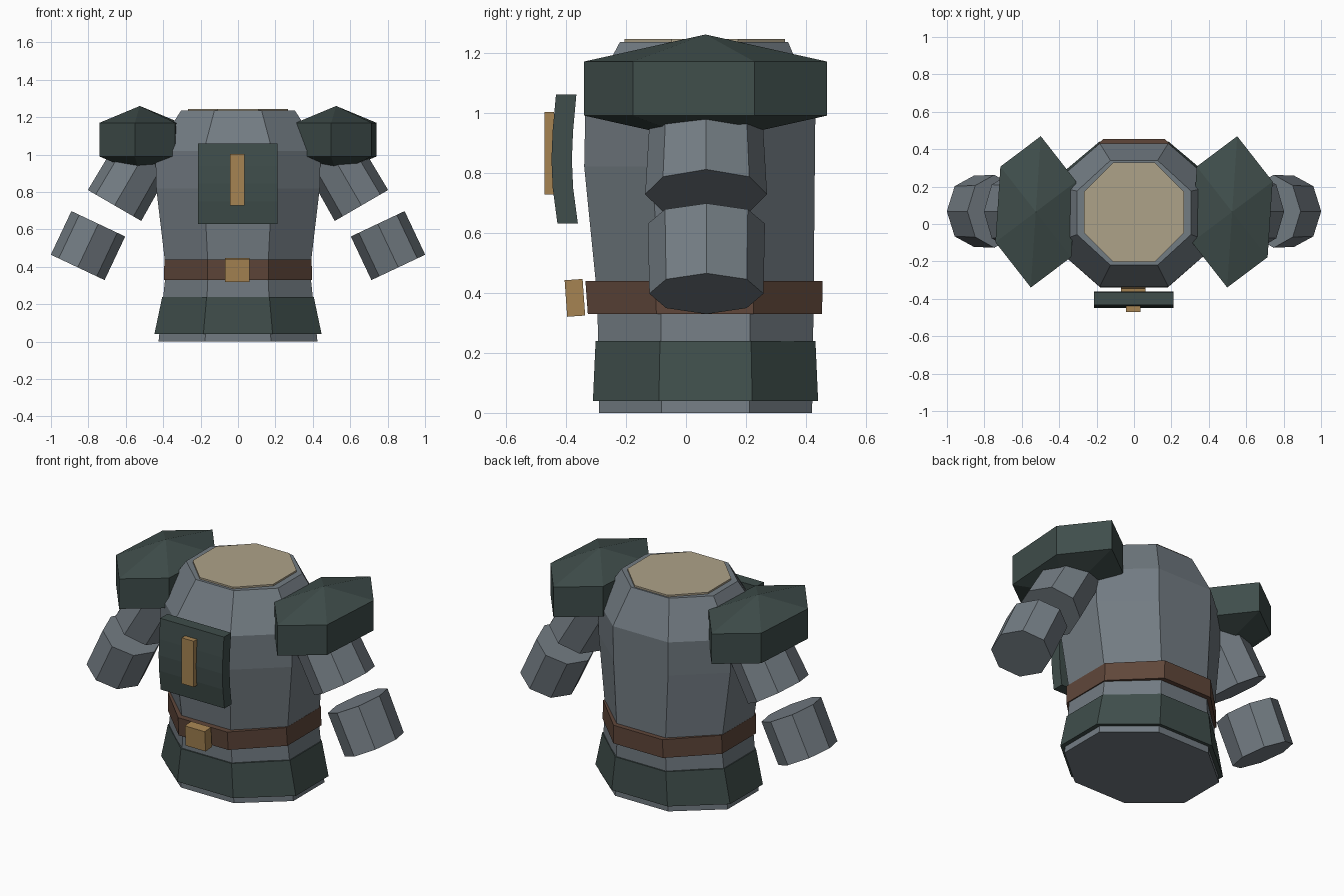
import bpy, bmesh
from math import cos, sin, pi, radians
from mathutils import Matrix, Vector

cube = bpy.data.objects.get("Cube")
if cube:
    bpy.data.objects.remove(cube, do_unlink=True)


def material(name, rgb):
    m = bpy.data.materials.new(name)
    m.use_nodes = True
    color = (*rgb, 1)
    m.diffuse_color = color
    bsdf = next(n for n in m.node_tree.nodes if n.type == 'BSDF_PRINCIPLED')
    bsdf.inputs["Base Color"].default_value = color
    bsdf.inputs["Roughness"].default_value = 0.9
    return m


steel = material("blue grey", (0.17, 0.20, 0.225))
green = material("dark green", (0.05, 0.075, 0.07))
leather = material("brown leather", (0.115, 0.062, 0.042))
brass = material("brass", (0.38, 0.23, 0.085))
cream = material("cream", (0.42, 0.36, 0.25))


def finish(name, bm, mat, matrix=None):
    bmesh.ops.remove_doubles(bm, verts=bm.verts, dist=0.0005)
    bmesh.ops.recalc_face_normals(bm, faces=bm.faces)
    if matrix:
        bm.transform(matrix)
    mesh = bpy.data.meshes.new(name)
    bm.to_mesh(mesh)
    bm.free()
    mesh.materials.append(mat)
    obj = bpy.data.objects.new(name, mesh)
    bpy.context.collection.objects.link(obj)
    return obj


def loft(name, rings, mat, sides=8, phase=0.0, matrix=None):
    """Stack of polygon rings given as (z, x radius, y radius, y centre)."""
    bm = bmesh.new()
    loops = []
    for z, rx, ry, cy in rings:
        angles = [phase + 2 * pi * i / sides for i in range(sides)]
        loops.append([bm.verts.new((rx * cos(a), cy + ry * sin(a), z)) for a in angles])
    for low, high in zip(loops, loops[1:]):
        for i in range(sides):
            j = (i + 1) % sides
            bm.faces.new((low[i], low[j], high[j], high[i]))
    bm.faces.new(loops[0])
    bm.faces.new(loops[-1])
    return finish(name, bm, mat, matrix)


def octagon(name, rings, mat):
    """Flat-fronted octagon loft; radii are measured to the flats."""
    k = 1 / cos(pi / 8)
    return loft(name, [(z, x * k, y * k, c) for z, x, y, c in rings], mat, phase=pi / 8)


def box(name, centre, size, mat, tilt=0):
    bm = bmesh.new()
    bmesh.ops.create_cube(bm, size=1)
    m = Matrix.Translation(centre) @ Matrix.Rotation(tilt, 4, 'X') @ Matrix.Diagonal((*size, 1))
    return finish(name, bm, mat, m)


# Torso, neck cap, belt and skirt
octagon("torso", [(0, 0.425, 0.355, 0.065), (0.38, 0.385, 0.36, 0.065),
                  (0.82, 0.437, 0.384, 0.045), (1.02, 0.442, 0.383, 0.048),
                  (1.235, 0.305, 0.28, 0.06)], steel)
octagon("neck_cap", [(1.225, 0.267, 0.267, 0.063), (1.245, 0.267, 0.267, 0.063)], cream)
octagon("belt", [(0.33, 0.397, 0.39, 0.063), (0.44, 0.393, 0.395, 0.06)], leather)
octagon("skirt", [(0.04, 0.447, 0.375, 0.065), (0.24, 0.405, 0.366, 0.065)], green)

# Bowed chest plate: side profile extruded across x
bm = bmesh.new()
profile = [(0.63, -0.36), (0.75, -0.376), (0.845, -0.38), (0.94, -0.376), (1.06, -0.365)]
outline = [(y, z) for z, y in profile] + [(y - 0.068, z) for z, y in reversed(profile)]
side = bm.faces.new([bm.verts.new((-0.213, y, z)) for y, z in outline])
ext = bmesh.ops.extrude_face_region(bm, geom=[side])
moved = [v for v in ext["geom"] if isinstance(v, bmesh.types.BMVert)]
bmesh.ops.translate(bm, verts=moved, vec=(0.423, 0, 0))
finish("chest_plate", bm, green)
box("chest_bar", (-0.004, -0.455, 0.865), (0.08, 0.032, 0.275), brass)
box("buckle", (-0.004, -0.37, 0.383), (0.132, 0.06, 0.122), brass, radians(4))


def limb(name, low, high, r_low, r_high):
    """Octagonal tube between two points."""
    low, high = Vector(low), Vector(high)
    axis = high - low
    m = Matrix.Translation(low) @ Matrix.Rotation(Vector((0, 0, 1)).angle(axis) *
                                                  (1 if axis.x > 0 else -1), 4, 'Y')
    loft(name, [(0, *r_low, 0), (axis.length, *r_high, 0)], steel, matrix=m)


# Shoulder guards and arms on both sides
for label, s in (("left", 1), ("right", -1)):
    rings = []
    for lat in (-90, -30, 30, 90):
        c, h = cos(radians(lat)), sin(radians(lat))
        rings.append((1.08 + 0.18 * h, 0.272 * c, 0.47 * c, 0.065))
    loft(label + "_shoulder_guard", rings, green, sides=6, phase=radians(23.5),
         matrix=Matrix.Translation((s * 0.525, 0, 0)))
    limb(label + "_upper_arm", (s * 0.66, 0.067, 0.728), (s * 0.485, 0.067, 1.03),
         (0.165, 0.203), (0.16, 0.185))
    limb(label + "_forearm", (s * 0.857, 0.068, 0.397), (s * 0.747, 0.068, 0.63),
         (0.159, 0.19), (0.159, 0.195))
